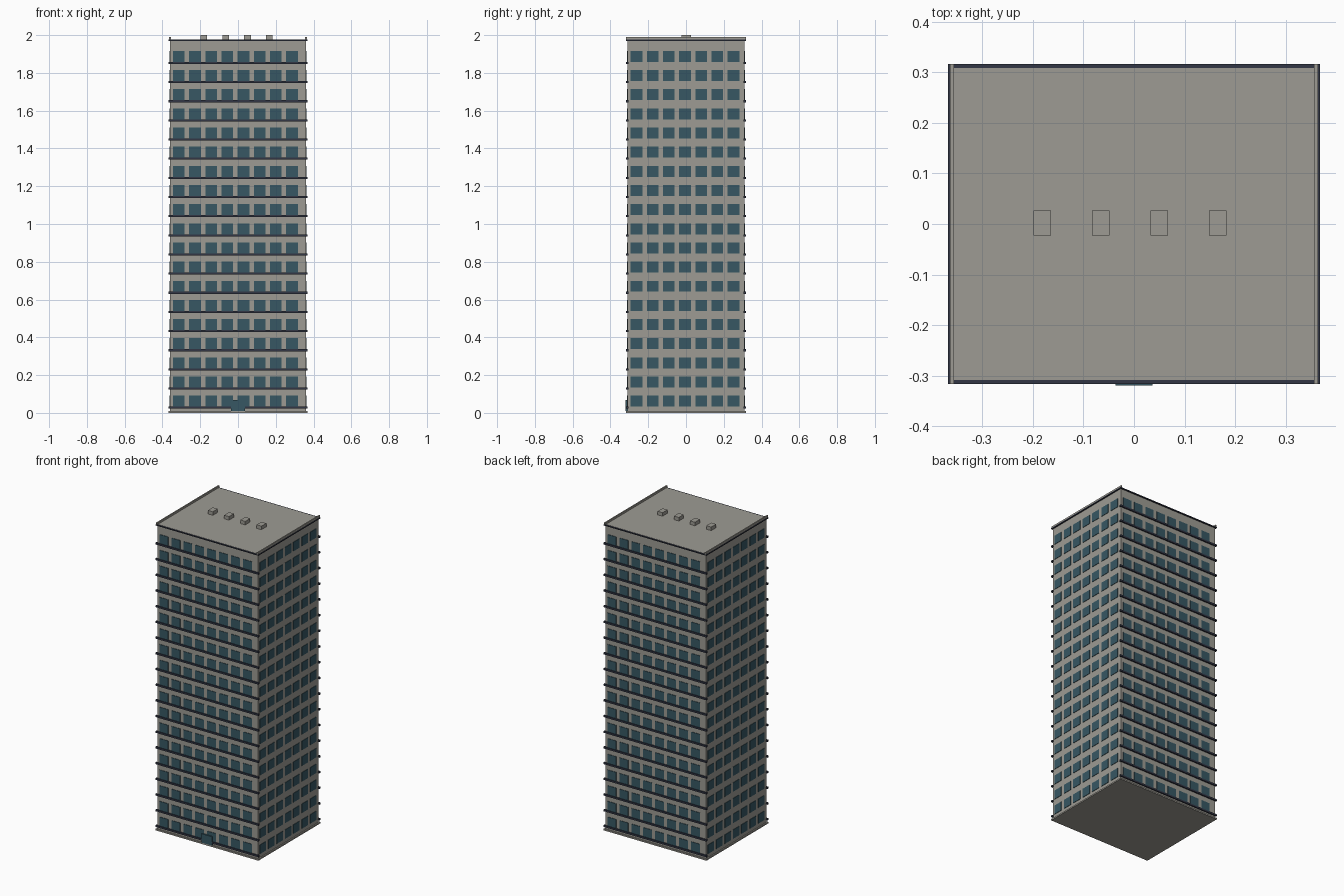
import bpy
import bmesh
from mathutils import Matrix, Vector

cube = bpy.data.objects.get("Cube")
if cube:
    bpy.data.objects.remove(cube, do_unlink=True)


def material(name, rgb):
    m = bpy.data.materials.new(name)
    m.use_nodes = True
    m.diffuse_color = (*rgb, 1)
    m.node_tree.nodes["Principled BSDF"].inputs["Base Color"].default_value = (*rgb, 1)
    return m


CONCRETE = material("warm grey concrete", (0.34, 0.33, 0.295))
GLASS = material("dark teal glass", (0.038, 0.096, 0.125))
NAVY = material("dark navy trim", (0.032, 0.037, 0.06))


def boxes(name, mat, items):
    """Join boxes, each given as (low corner, high corner), into one object."""
    bm = bmesh.new()
    for low, high in items:
        low, high = Vector(low), Vector(high)
        place = Matrix.Translation((low + high) / 2) @ Matrix.Diagonal((*(high - low), 1))
        bmesh.ops.create_cube(bm, size=1, matrix=place)
    mesh = bpy.data.meshes.new(name)
    bm.to_mesh(mesh)
    bm.free()
    mesh.materials.append(mat)
    obj = bpy.data.objects.new(name, mesh)
    bpy.context.collection.objects.link(obj)
    return obj


def turned_copy(obj, name):
    """The same part on the opposite side of the tower."""
    copy = obj.copy()
    copy.name = name
    copy.rotation_euler.z = 3.14159265
    bpy.context.collection.objects.link(copy)


HALF_X, HALF_Y = 0.36, 0.309      # tower body
EDGE_X, EDGE_Y = 0.368, 0.317     # outer edge of trim
ROOF = 1.977
FLOORS, STOREY = 19, 0.1014
SILL, WIN_W, WIN_H, BAY = 0.033, 0.062, 0.058, 0.0856
floors = [SILL + i * STOREY for i in range(FLOORS)]

# Tower body and plinth
boxes("tower_body", CONCRETE, [((-HALF_X, -HALF_Y, 0), (HALF_X, HALF_Y, ROOF))])
boxes("plinth", CONCRETE, [((-EDGE_X, -EDGE_Y, 0), (EDGE_X, EDGE_Y, 0.009))])

# Windows: eight bays on the wide faces, seven on the narrow ones
front_x = [-0.344 + i * BAY for i in range(8)]
side_y = [-0.293 + i * BAY for i in range(7)]
front = boxes("front_windows", GLASS, [
    ((x, -HALF_Y - 0.003, z), (x + WIN_W, -HALF_Y + 0.004, z + WIN_H))
    for z in floors for x in front_x])
left = boxes("left_windows", GLASS, [
    ((HALF_X - 0.004, y, z), (HALF_X + 0.003, y + WIN_W, z + WIN_H))
    for z in floors for y in side_y])
turned_copy(front, "back_windows")
turned_copy(left, "right_windows")

# Ledges under the windows of the wide faces
ledges = boxes("front_ledges", NAVY, [
    ((-EDGE_X, -EDGE_Y, z - 0.011), (EDGE_X, -HALF_Y + 0.004, z)) for z in floors])
turned_copy(ledges, "back_ledges")

# Entrance door
boxes("front_door", GLASS, [((-0.037, -EDGE_Y - 0.002, 0.01), (0.037, -HALF_Y, 0.067))])

# Roof trim, side parapets and rooftop vents
boxes("roof_trim", NAVY, [((-EDGE_X, -EDGE_Y, ROOF - 0.007), (EDGE_X, EDGE_Y, ROOF - 0.001))])
boxes("side_parapets", CONCRETE, [
    ((x - 0.004, -EDGE_Y, ROOF - 0.002), (x + 0.004, EDGE_Y, 1.989))
    for x in (-HALF_X, HALF_X)])
boxes("roof_vents", CONCRETE, [
    ((x, -0.023, ROOF - 0.002), (x + 0.035, 0.027, 2.0))
    for x in (-0.199 + i * 0.1158 for i in range(4))])
